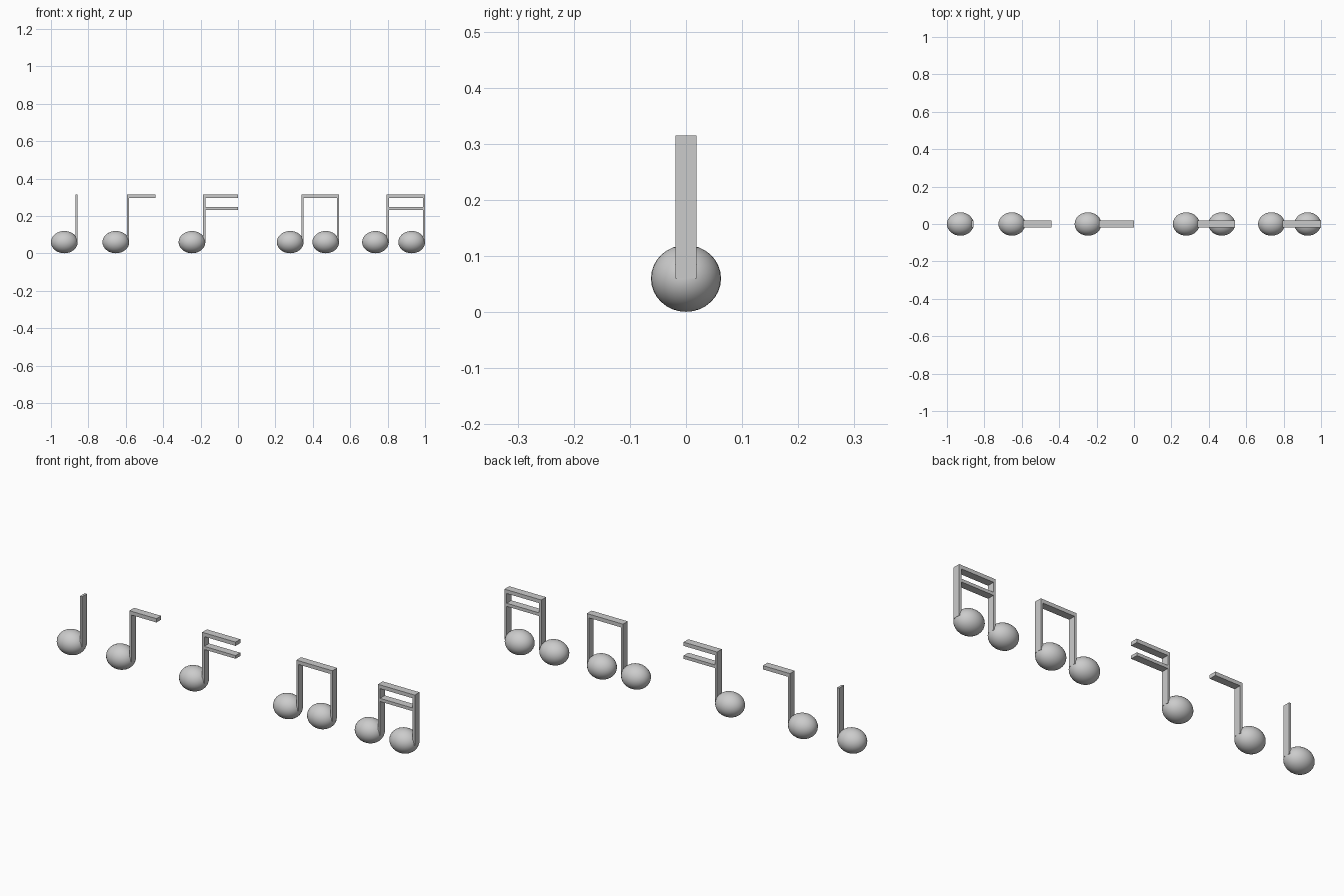
import bpy

if "Cube" in bpy.data.objects:
    bpy.data.objects.remove(bpy.data.objects["Cube"])

HEAD = (0.0715, 0.0625, 0.0595)   # note head radii
HEAD_Z = 0.06
STEM_W, DEPTH = 0.012, 0.038
TOP = 0.315


def box(name, x0, x1, z0, z1):
    bpy.ops.mesh.primitive_cube_add(size=1, location=((x0 + x1) / 2, 0, (z0 + z1) / 2))
    ob = bpy.context.object
    ob.name = name
    ob.scale = (x1 - x0, DEPTH, z1 - z0)
    bpy.ops.object.transform_apply(location=False, rotation=False)


def note(name, x):
    """Head with an upright stem on its right; returns the stem's outer x."""
    bpy.ops.mesh.primitive_uv_sphere_add(segments=32, ring_count=16, radius=1,
                                         location=(x, 0, HEAD_Z))
    ob = bpy.context.object
    ob.name = name + "_head"
    ob.scale = HEAD
    bpy.ops.object.transform_apply(location=False, rotation=False)
    bpy.ops.object.shade_smooth_by_angle()
    right = x + HEAD[0]
    box(name + "_stem", right - STEM_W, right, HEAD_Z, TOP)
    return right


def beams(name, x0, x1, double):
    box(name + "_upper_beam", x0, x1, TOP - 0.019, TOP)
    if double:
        box(name + "_lower_beam", x0, x1, 0.231, 0.247)


# Single notes: plain, one flag, two flags
note("quarter_note", -0.9285)
r = note("eighth_note", -0.653)
beams("eighth_note", r - STEM_W, -0.442, False)
r = note("sixteenth_note", -0.246)
beams("sixteenth_note", r - STEM_W, 0.0, True)

# Joined pairs: single beam, double beam
for name, xa, xb, double in (("eighth_pair", 0.279, 0.469, False),
                             ("sixteenth_pair", 0.735, 0.9285, True)):
    a = note(name + "_left", xa)
    b = note(name + "_right", xb)
    beams(name, a - STEM_W, b, double)
